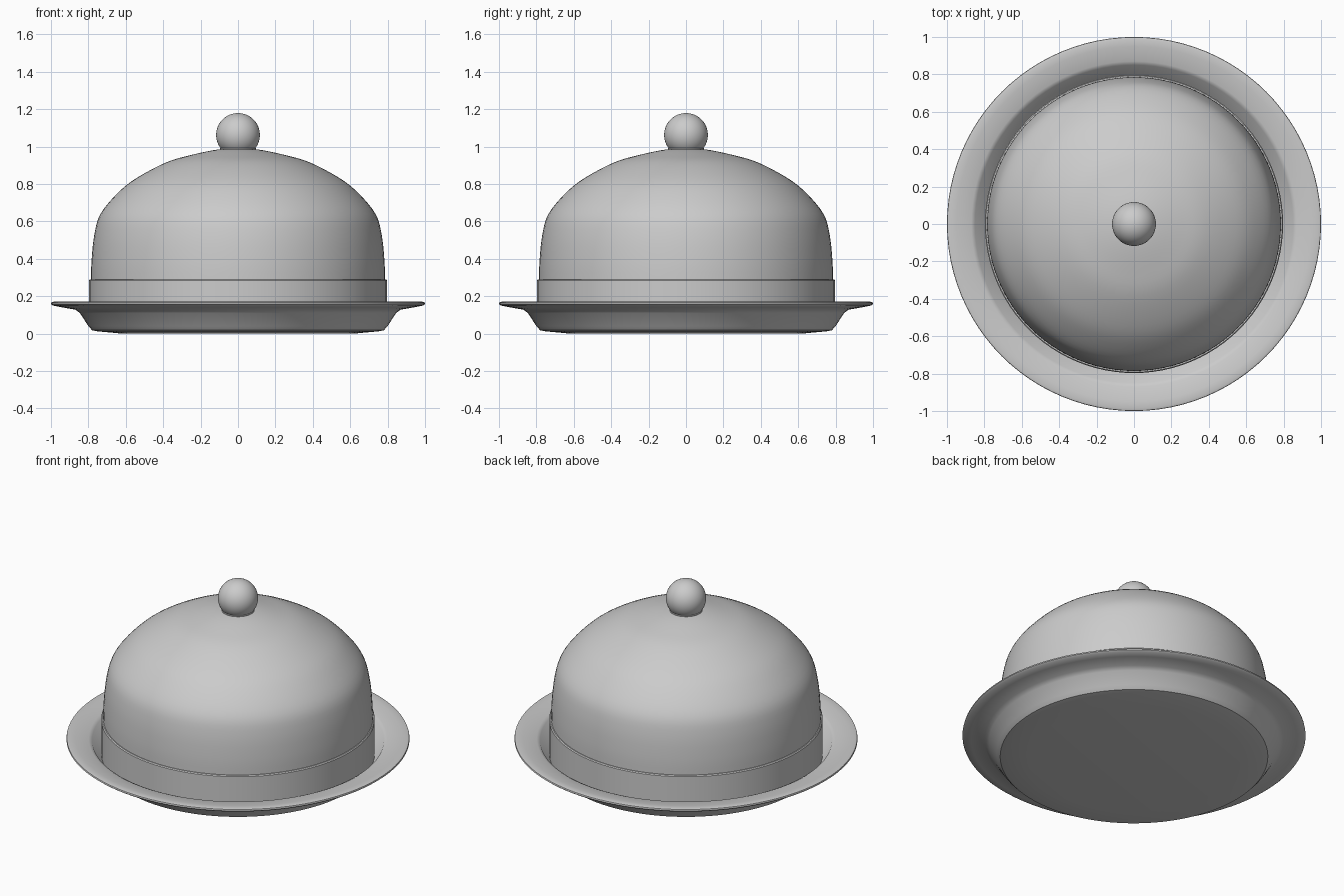
import bpy, bmesh, math

if "Cube" in bpy.data.objects:
    bpy.data.objects.remove(bpy.data.objects["Cube"])

SEGMENTS = 96

# One pale metal colour for everything
metal = bpy.data.materials.new("pale_silver")
metal.use_nodes = True
colour = (0.6, 0.6, 0.6, 1)
metal.diffuse_color = colour
metal.node_tree.nodes["Principled BSDF"].inputs["Base Color"].default_value = colour


def smooth_curve(points, steps=4):
    """Catmull-Rom curve through the profile points."""
    out = []
    for i in range(len(points) - 1):
        a, b, c, d = (points[max(0, min(j, len(points) - 1))] for j in range(i - 1, i + 3))
        for s in range(steps):
            t = s / steps
            out.append(tuple(
                0.5 * (2 * q + (r - p) * t + (2 * p - 5 * q + 4 * r - s3) * t * t
                       + (3 * q - p - 3 * r + s3) * t ** 3)
                for p, q, r, s3 in zip(a, b, c, d)))
    return out + [points[-1]]


def lathe(name, profile):
    """Spin an (r, z) profile around the vertical axis."""
    bm = bmesh.new()
    verts = [bm.verts.new((r, 0, z)) for r, z in profile]
    edges = [bm.edges.new(pair) for pair in zip(verts, verts[1:])]
    bmesh.ops.spin(bm, geom=verts + edges, cent=(0, 0, 0), axis=(0, 0, 1),
                   angle=math.tau, steps=SEGMENTS, use_duplicate=False)
    bmesh.ops.remove_doubles(bm, verts=bm.verts, dist=0.0002)
    bmesh.ops.recalc_face_normals(bm, faces=bm.faces)
    mesh = bpy.data.meshes.new(name)
    bm.to_mesh(mesh)
    bm.free()
    obj = bpy.data.objects.new(name, mesh)
    bpy.context.collection.objects.link(obj)
    mesh.materials.append(metal)
    bpy.ops.object.select_all(action="DESELECT")
    obj.select_set(True)
    bpy.context.view_layer.objects.active = obj
    bpy.ops.object.shade_smooth_by_angle(angle=math.radians(35))
    return obj


# Serving plate: flat base, sloped wall and wide rim
lathe("plate", [
    (0, 0), (0.62, 0), (0.75, 0.012), (0.78, 0.018), (0.80, 0.04),
    (0.845, 0.11), (0.87, 0.128), (0.95, 0.142), (0.99, 0.15), (1.0, 0.158),
    (0.998, 0.167), (0.985, 0.171), (0.95, 0.167), (0.87, 0.158), (0.85, 0.148),
    (0.80, 0.065), (0.77, 0.045), (0, 0.045)])

# Straight band around the foot of the cover
lathe("cover_band", [
    (0.77, 0.045), (0.797, 0.045), (0.797, 0.284), (0.792, 0.29), (0.77, 0.29), (0.77, 0.045)])

# Domed cover
dome = smooth_curve([
    (0.786, 0.28), (0.783, 0.39), (0.768, 0.53), (0.735, 0.64), (0.645, 0.75),
    (0.545, 0.83), (0.385, 0.915), (0.25, 0.955), (0.11, 0.984), (0, 0.99)])
lathe("cover_dome", dome)

# Collar below the knob
lathe("knob_collar", [
    (0, 0.975), (0.094, 0.975), (0.096, 0.99), (0.088, 0.998), (0.075, 1.005), (0, 1.005)])

# Ball knob
BALL, CENTRE, RINGS = 0.117, 1.062, 24
lathe("knob", [(BALL * math.sin(math.pi * i / RINGS), CENTRE - BALL * math.cos(math.pi * i / RINGS))
               for i in range(RINGS + 1)])
